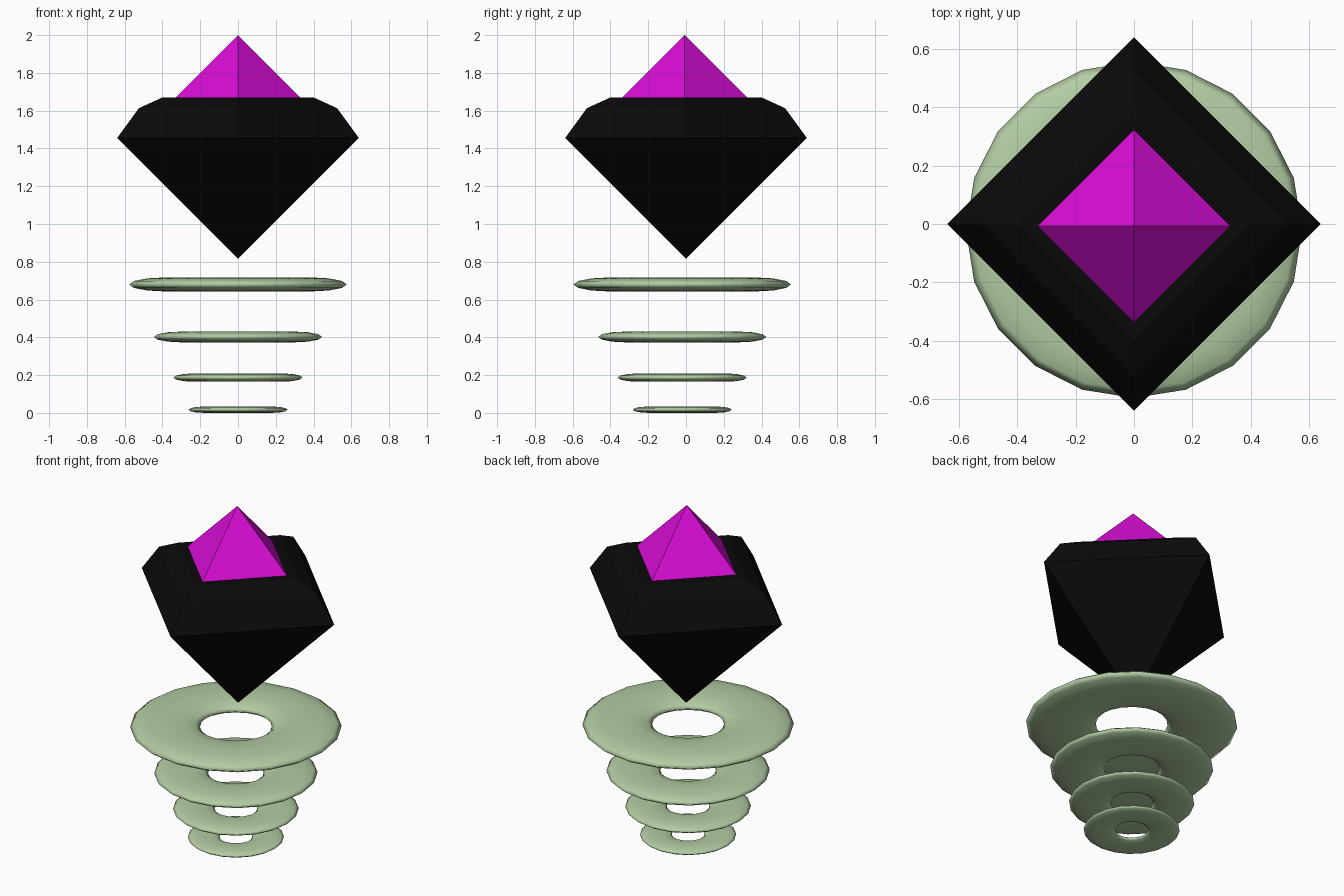
import bpy, bmesh
from math import cos, sin, pi

if "Cube" in bpy.data.objects:
    bpy.data.objects.remove(bpy.data.objects["Cube"])


def material(name, color):
    m = bpy.data.materials.new(name)
    m.diffuse_color = (*color, 1)
    m.use_nodes = True
    m.node_tree.nodes["Principled BSDF"].inputs["Base Color"].default_value = m.diffuse_color
    return m


def lathe_solid(name, profile, sides, mat, y=0.0):
    """Flat-faced solid from (radius, z) points, bottom to top; radius 0 is a tip."""
    bm = bmesh.new()
    rings = []
    for r, z in profile:
        n = 1 if r == 0 else sides
        rings.append([bm.verts.new((r * cos(2 * pi * i / sides), y + r * sin(2 * pi * i / sides), z))
                      for i in range(n)])
    for a, b in zip(rings, rings[1:]):
        for i in range(sides):
            j = (i + 1) % sides
            quad = [a[i % len(a)], a[j % len(a)], b[j % len(b)], b[i % len(b)]]
            bm.faces.new(list(dict.fromkeys(quad)))
    for end in (rings[0], rings[-1]):
        if len(end) > 1:
            bm.faces.new(end)
    bmesh.ops.recalc_face_normals(bm, faces=bm.faces)
    me = bpy.data.meshes.new(name)
    bm.to_mesh(me)
    bm.free()
    me.materials.append(mat)
    ob = bpy.data.objects.new(name, me)
    bpy.context.collection.objects.link(ob)
    return ob


black = material("black", (0.003, 0.003, 0.003))
magenta = material("magenta", (0.69, 0.004, 0.67))
green = material("pale_green", (0.45, 0.61, 0.37))

# Black square gem with a bevelled crown
lathe_solid("gem_body", [(0, 0.815), (0.64, 1.455), (0.525, 1.613), (0.40, 1.67)], 4, black)

# Magenta pyramid on top, sunk slightly into the gem
lathe_solid("gem_tip", [(0.34, 1.66), (0, 2.0)], 4, magenta, y=-0.007)

# Four flattened rings shrinking towards the ground
for i, (outer, z) in enumerate([(0.576, 0.68), (0.445, 0.402), (0.342, 0.187), (0.262, 0.017)]):
    bpy.ops.mesh.primitive_torus_add(
        major_segments=20, minor_segments=12,
        major_radius=outer * 0.67, minor_radius=outer * 0.33, location=(0, -0.02, z))
    ring = bpy.context.object
    ring.name = f"hover_ring_{i + 1}"
    ring.scale.z = 0.195
    bpy.ops.object.transform_apply(location=False, rotation=False, scale=True)
    bpy.ops.object.shade_smooth()
    ring.data.materials.append(green)
